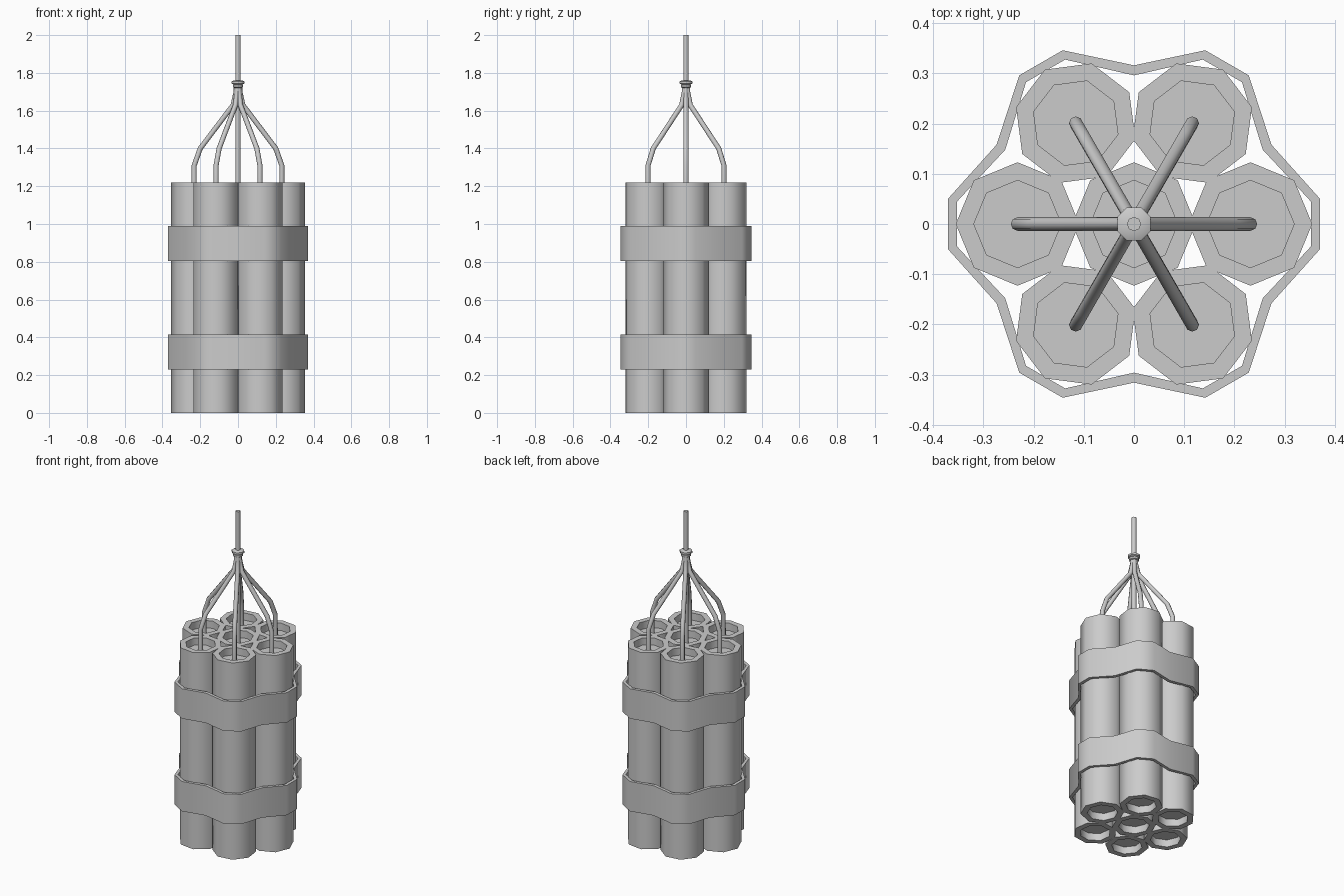
import bpy, bmesh, math
from mathutils import Vector

if "Cube" in bpy.data.objects:
    bpy.data.objects.remove(bpy.data.objects["Cube"])

grey = bpy.data.materials.new("plain_grey")
grey.use_nodes = True
grey.diffuse_color = (0.6, 0.6, 0.6, 1)
grey.node_tree.nodes["Principled BSDF"].inputs["Base Color"].default_value = grey.diffuse_color

TUBE_R, SPACING, TUBE_TOP = 0.123, 0.232, 1.22
HOLE_R, RECESS = 0.087, 0.045


def finish(obj):
    """Give the part its colour and smooth its sides, keeping rims sharp."""
    obj.data.materials.clear()
    obj.data.materials.append(grey)
    bpy.ops.object.select_all(action='DESELECT')
    obj.select_set(True)
    bpy.context.view_layer.objects.active = obj
    bpy.ops.object.shade_smooth_by_angle(angle=math.radians(50))


def loft(name, rings, closed=False):
    """Bridge equal rings of points; closed joins last to first, else cap ends."""
    bm = bmesh.new()
    loops = [[bm.verts.new(p) for p in ring] for ring in rings]
    pairs = list(zip(loops, loops[1:]))
    if closed:
        pairs.append((loops[-1], loops[0]))
    else:
        bm.faces.new(loops[0])
        bm.faces.new(loops[-1])
    for a, b in pairs:
        n = len(a)
        for i in range(n):
            j = (i + 1) % n
            bm.faces.new((a[i], a[j], b[j], b[i]))
    bmesh.ops.recalc_face_normals(bm, faces=bm.faces)
    mesh = bpy.data.meshes.new(name)
    bm.to_mesh(mesh)
    bm.free()
    obj = bpy.data.objects.new(name, mesh)
    bpy.context.collection.objects.link(obj)
    finish(obj)
    return obj


def polar(r, angle, z):
    return Vector((r * math.cos(angle), r * math.sin(angle), z))


def octagon(r, z, centre, turn=0):
    return [centre + polar(r, turn + i * math.pi / 4, z) for i in range(8)]


def wire(name, points, radius):
    """Sweep a round wire along a bent path."""
    curve = bpy.data.curves.new(name, 'CURVE')
    curve.dimensions = '3D'
    curve.bevel_depth = radius
    curve.bevel_resolution = 2
    curve.use_fill_caps = True
    spline = curve.splines.new('POLY')
    spline.points.add(len(points) - 1)
    for p, co in zip(spline.points, points):
        p.co = (*co, 1)
    obj = bpy.data.objects.new(name, curve)
    bpy.context.collection.objects.link(obj)
    bpy.ops.object.select_all(action='DESELECT')
    obj.select_set(True)
    bpy.context.view_layer.objects.active = obj
    bpy.ops.object.convert(target='MESH')
    finish(bpy.context.view_layer.objects.active)


# Tubes with recessed ends
def tube(name, centre, turn):
    profile = [(HOLE_R, RECESS), (HOLE_R, 0), (TUBE_R, 0), (TUBE_R, TUBE_TOP),
               (HOLE_R, TUBE_TOP), (HOLE_R, TUBE_TOP - RECESS)]
    loft(name, [octagon(r, z, centre, turn) for r, z in profile])


tube("centre_tube", Vector((0, 0, 0)), 0)
wire("centre_wire", [(0, 0, TUBE_TOP - RECESS - 0.01), (0, 0, 1.7), (0, 0, 2)], 0.014)

# Outer tubes, each with a wire gathered to the middle
wire_path = [(SPACING, TUBE_TOP - RECESS - 0.01), (SPACING, 1.31), (0.2, 1.4),
             (0.026, 1.63), (0.01, 1.7), (0.008, 1.74)]
for k in range(6):
    a = k * math.pi / 3
    tube(f"outer_tube_{k + 1}", polar(SPACING, a, 0), a)
    wire(f"outer_wire_{k + 1}", [polar(r, a, z) for r, z in wire_path], 0.0135)


# Straps wrapped around the bundle, dipping between tubes
def strap_ring(peak, valley, spread, z):
    points = []
    for k in range(6):
        a = k * math.pi / 3
        points += [polar(peak, a - spread, z), polar(peak, a + spread, z),
                   polar(valley, a + math.pi / 6, z)]
    return points


for name, low, high in (("lower_strap", 0.23, 0.415), ("upper_strap", 0.805, 0.99)):
    outer, inner = (0.374, 0.316, 0.134), (0.355, 0.296, 0.127)
    loft(name, [strap_ring(*outer, low), strap_ring(*outer, high),
                strap_ring(*inner, high), strap_ring(*inner, low)], closed=True)

# Knot of two tie rings around the gathered wires
for name, z, r in (("lower_tie", 1.73, 0.029), ("upper_tie", 1.749, 0.036)):
    profile = [(r - 0.012, z - 0.012), (r, z - 0.006), (r, z + 0.006), (r - 0.012, z + 0.012)]
    loft(name, [octagon(pr, pz, Vector((0, 0, 0)), math.pi / 8) for pr, pz in profile])
